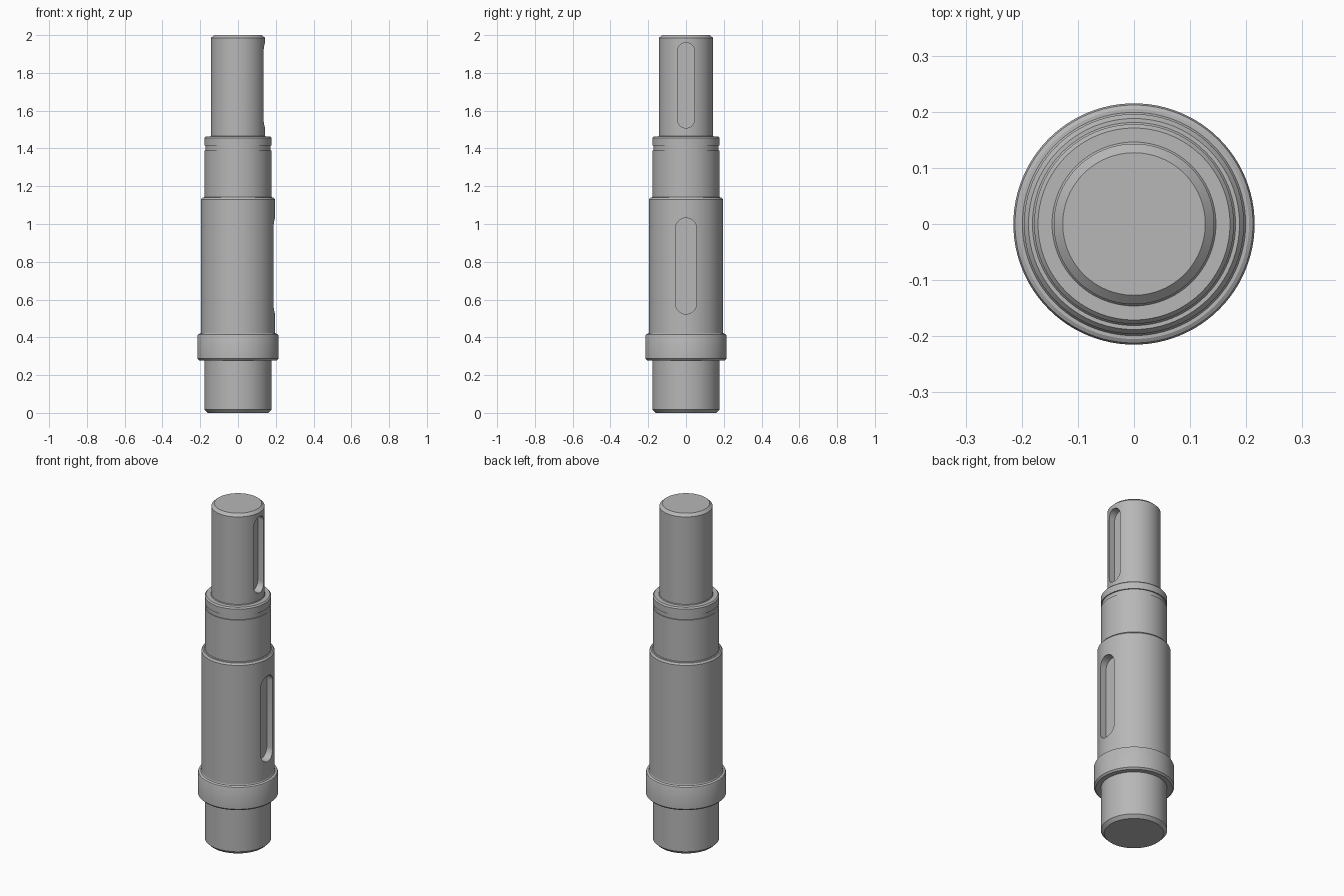
import bpy, bmesh, math
from mathutils import Matrix, Vector

cube = bpy.data.objects.get("Cube")
if cube:
    bpy.data.objects.remove(cube, do_unlink=True)

steel = bpy.data.materials.new("plain grey steel")
steel.use_nodes = True
GREY = (0.48, 0.475, 0.475, 1)
steel.diffuse_color = GREY
steel.node_tree.nodes["Principled BSDF"].inputs["Base Color"].default_value = GREY


def make_object(name, bm):
    bmesh.ops.recalc_face_normals(bm, faces=bm.faces)
    mesh = bpy.data.meshes.new(name)
    bm.to_mesh(mesh)
    bm.free()
    mesh.materials.append(steel)
    obj = bpy.data.objects.new(name, mesh)
    bpy.context.collection.objects.link(obj)
    return obj


def lathe(name, profile, segments=96):
    """Revolve (radius, height) points about the z axis and cap both ends."""
    bm = bmesh.new()
    rings = []
    for r, z in profile:
        rings.append([bm.verts.new((r * math.cos(a), r * math.sin(a), z))
                      for a in (math.tau * i / segments for i in range(segments))])
    for low, high in zip(rings, rings[1:]):
        for i in range(segments):
            j = (i + 1) % segments
            bm.faces.new((low[i], low[j], high[j], high[i]))
    bm.faces.new(rings[0][::-1])
    bm.faces.new(rings[-1])
    return make_object(name, bm)


def keyway_cutter(name, floor_x, half_width, bottom, top, steps=16):
    """Round-ended slot prism running outward along +x from its floor."""
    bm = bmesh.new()
    outline = []
    for centre, start in ((top - half_width, 0), (bottom + half_width, math.pi)):
        for i in range(steps + 1):
            a = start + math.pi * i / steps
            outline.append(bm.verts.new((floor_x, half_width * math.cos(a),
                                         centre + half_width * math.sin(a))))
    face = bm.faces.new(outline)
    result = bmesh.ops.extrude_face_region(bm, geom=[face])
    moved = [v for v in result["geom"] if isinstance(v, bmesh.types.BMVert)]
    bmesh.ops.translate(bm, verts=moved, vec=Vector((0.2, 0, 0)))
    obj = make_object(name, bm)
    obj.hide_render = True
    return obj


# Stepped shaft: journal, collar, main body, bearing seat, ring groove, output end
shaft = lathe("stepped_shaft", [
    (0.16, 0), (0.178, 0.018),
    (0.178, 0.278), (0.206, 0.278), (0.215, 0.287),
    (0.215, 0.408), (0.212, 0.415), (0.205, 0.419),
    (0.199, 0.419), (0.196, 0.424),
    (0.196, 1.13), (0.188, 1.14), (0.181, 1.14), (0.178, 1.144),
    (0.178, 1.39), (0.172, 1.39), (0.172, 1.415), (0.178, 1.415),
    (0.178, 1.455), (0.171, 1.463), (0.146, 1.463), (0.143, 1.467),
    (0.143, 1.985), (0.127, 2.0),
])

# Keyways on the left side of the shaft
cutters = [
    keyway_cutter("lower_keyway_cutter", 0.15, 0.056, 0.523, 1.032),
    keyway_cutter("upper_keyway_cutter", 0.098, 0.045, 1.508, 1.96),
]
bpy.context.view_layer.objects.active = shaft
for cutter in cutters:
    mod = shaft.modifiers.new(cutter.name, "BOOLEAN")
    mod.operation = "DIFFERENCE"
    mod.solver = "EXACT"
    mod.object = cutter
    bpy.ops.object.modifier_apply(modifier=mod.name)
    bpy.data.objects.remove(cutter, do_unlink=True)

bpy.ops.object.select_all(action="DESELECT")
shaft.select_set(True)
bpy.ops.object.shade_smooth_by_angle(angle=math.radians(25))
